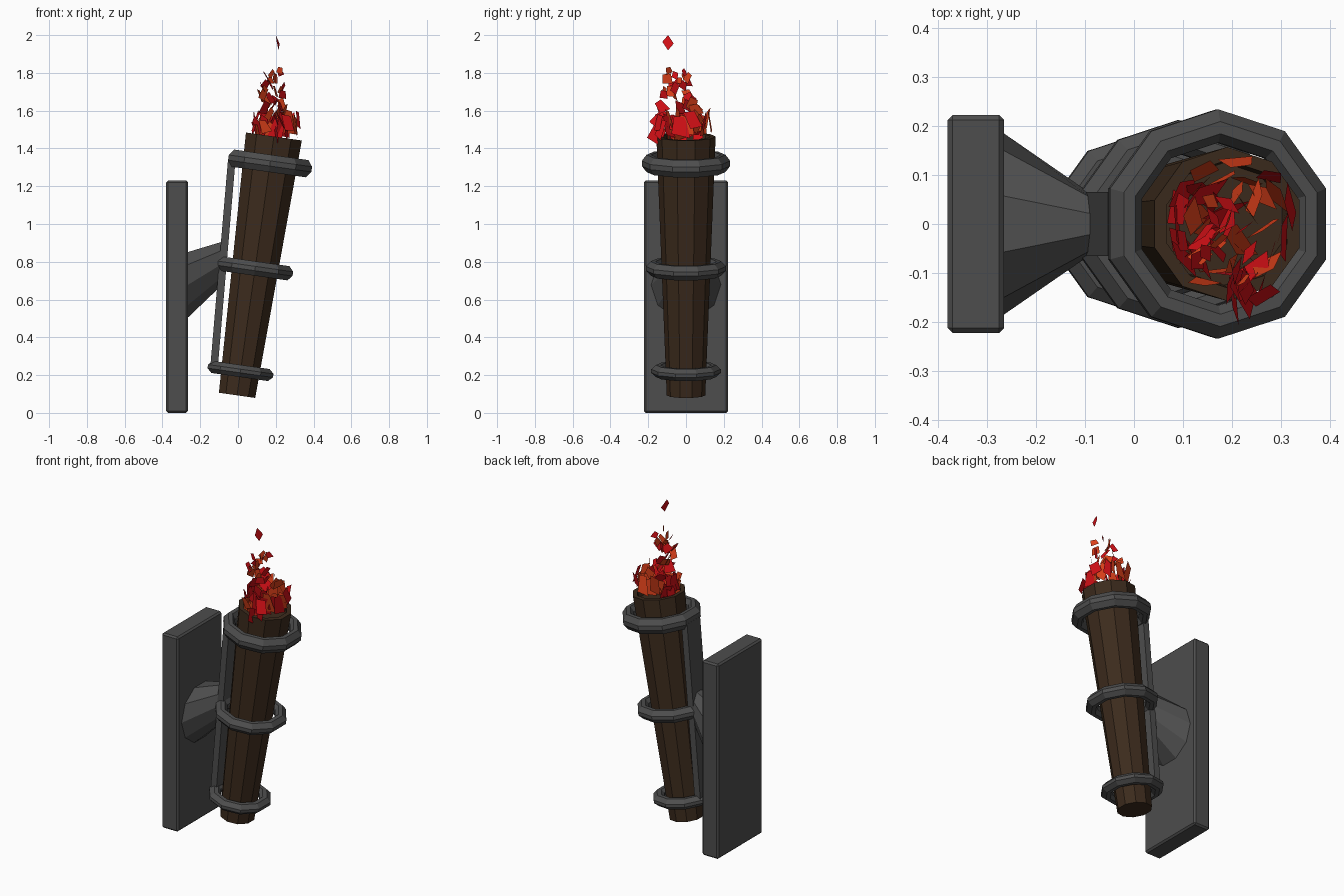
import bpy, bmesh, math, random
from mathutils import Matrix, Vector, Euler

if "Cube" in bpy.data.objects:
    bpy.data.objects.remove(bpy.data.objects["Cube"])

random.seed(11)
SIDES = 10
TILT = Matrix.Translation((-0.005, 0, 0.093)) @ Matrix.Rotation(math.radians(8.1), 4, 'Y')


def material(name, color):
    m = bpy.data.materials.new(name)
    m.diffuse_color = (*color, 1)
    m.use_nodes = True
    m.node_tree.nodes["Principled BSDF"].inputs["Base Color"].default_value = m.diffuse_color
    return m


def finish(bm, name, mats=(), matrix=None, solid=True):
    if solid:
        bmesh.ops.remove_doubles(bm, verts=bm.verts, dist=1e-5)
        bmesh.ops.recalc_face_normals(bm, faces=bm.faces)
    me = bpy.data.meshes.new(name)
    bm.to_mesh(me)
    bm.free()
    for m in mats:
        me.materials.append(m)
    ob = bpy.data.objects.new(name, me)
    bpy.context.collection.objects.link(ob)
    if matrix:
        ob.matrix_world = matrix
    return ob


def lathe(name, profile, closed, mats=()):
    """Ten-sided turned part on the tilted torch axis."""
    bm = bmesh.new()
    loops = []
    for i in range(SIDES):
        a = 2 * math.pi * (i + 0.5) / SIDES
        loops.append([bm.verts.new((r * math.cos(a), r * math.sin(a), z)) for r, z in profile])
    n = len(profile)
    for i in range(SIDES):
        p, q = loops[i], loops[(i + 1) % SIDES]
        for j in range(n if closed else n - 1):
            k = (j + 1) % n
            bm.faces.new((p[j], q[j], q[k], p[k]))
    return finish(bm, name, mats, TILT)


def loft(name, a, b):
    """Solid between two loops of points."""
    bm = bmesh.new()
    va, vb = ([bm.verts.new(p) for p in s] for s in (a, b))
    n = len(va)
    for i in range(n):
        k = (i + 1) % n
        bm.faces.new((va[i], va[k], vb[k], vb[i]))
    bm.faces.new(va)
    bm.faces.new(vb)
    return finish(bm, name)


wood = material("wood", (0.045, 0.024, 0.012))
red = material("flame_red", (0.65, 0.005, 0.008))
orange = material("flame_orange", (0.70, 0.05, 0.01))
iron = material("iron", (0.075, 0.075, 0.075))

# wall plate with a small bevel
bm = bmesh.new()
bmesh.ops.create_cube(bm, size=1, matrix=Matrix.Translation((-0.3225, 0, 0.615))
                      @ Matrix.Diagonal((0.115, 0.445, 1.23, 1)))
bmesh.ops.bevel(bm, geom=bm.edges[:], offset=0.01, segments=1, affect='EDGES')
parts = [finish(bm, "wall_plate")]


# flared bracket arm from plate to strap
def oval(x0, x1, z, ry, rz):
    pts = []
    for i in range(SIDES):
        a = 2 * math.pi * i / SIDES
        s = math.sin(a)
        pts.append((x0 + (x1 - x0) * (s + 1) / 2, ry * math.cos(a), z + rz * s))
    return pts


parts.append(loft("bracket_arm", oval(-0.27, -0.27, 0.675, 0.188, 0.184),
                  oval(-0.105, -0.085, 0.782, 0.067, 0.13)))


# back strap joining the three rings
def rect(x, z):
    return [(x + sx * 0.02, sy * 0.065, z) for sx, sy in ((-1, -1), (1, -1), (1, 1), (-1, 1))]


parts.append(loft("back_strap", rect(-0.127, 0.24), rect(-0.033, 1.34)))

# iron rings
for label, t, r, h in (("lower", 0.13, 0.184, 0.032), ("middle", 0.678, 0.212, 0.038),
                       ("upper", 1.24, 0.234, 0.046)):
    parts.append(lathe(label + "_ring", [
        (r, t - h * 0.3), (r, t + h * 0.3), (r - 0.025, t + h), (r - 0.05, t + h),
        (r - 0.068, t + h * 0.4), (r - 0.068, t - h * 0.4), (r - 0.05, t - h), (r - 0.025, t - h)], True))
for p in parts:
    p.data.materials.append(iron)

# tapered wooden shaft with shallow cup
lathe("torch_shaft", [(0, 0), (0.102, 0), (0.157, 1.384), (0.13, 1.384), (0.125, 1.34), (0, 1.34)],
      False, [wood])

# flame made of loose four-cornered cards
bm = bmesh.new()


def card(pos, w, h, rot):
    m = Matrix.Translation(pos) @ Euler(rot).to_matrix().to_4x4()
    j = lambda: random.uniform(0.8, 1.2)
    pts = [(-w * j(), 0, -h * 0.7 * j()), (w * j(), 0, -h * j()), (w * 0.8 * j(), 0, h * 0.8 * j()),
           (-w * 0.7 * j(), 0, h * j())]
    f = bm.faces.new([bm.verts.new(m @ Vector(p)) for p in pts])
    f.material_index = int(random.random() < 0.45)


for i in range(22):  # big cards around the rim
    a = 2 * math.pi * i / 22
    r = random.uniform(0.09, 0.13)
    card((0.195 + r * math.cos(a), r * math.sin(a), random.uniform(1.48, 1.55)),
         random.uniform(0.025, 0.045), random.uniform(0.04, 0.07),
         (random.uniform(-0.3, 0.3), random.uniform(-0.4, 0.4), a + math.pi / 2 + random.uniform(-0.4, 0.4)))
for i in range(46):  # smaller cards rising to a point
    t = (i / 46) ** 1.15
    s = 1 - 0.5 * t
    x = 0.185 + random.uniform(-0.09, 0.09) * s
    y = -0.03 - 0.02 * t + random.uniform(-0.13, 0.12) * s
    card((x, y, 1.47 + 0.35 * t), random.uniform(0.022, 0.045) * s, random.uniform(0.03, 0.06) * s,
         (random.uniform(-0.6, 0.6), random.uniform(-0.7, 0.7), random.uniform(0.5, 2.6)))
# lone spark at the top
f = bm.faces.new([bm.verts.new(p) for p in ((0.215, -0.095, 1.92), (0.22, -0.065, 1.955),
                                            (0.20, -0.095, 2.0), (0.205, -0.125, 1.965))])
finish(bm, "flame_cards", [red, orange], solid=False)
